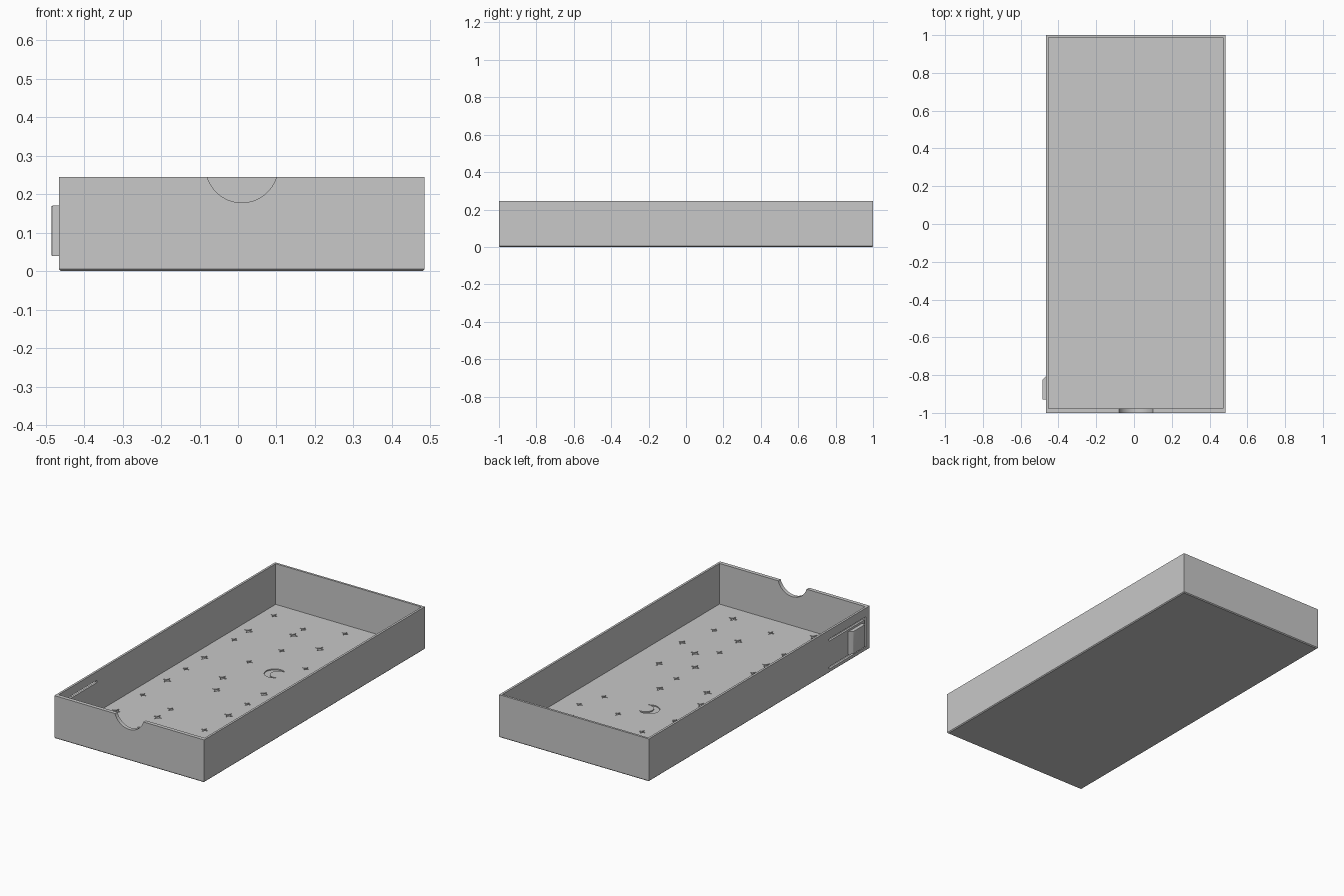
import bpy
import bmesh
from math import sin, cos, pi, acos
from mathutils import Vector

old = bpy.data.objects.get("Cube")
if old:
    bpy.data.objects.remove(old, do_unlink=True)

# Main dimensions
LEFT, RIGHT, FRONT, BACK, TOP = -0.465, 0.485, -1.0, 1.0, 0.245
WALL, FRONT_WALL, FLOOR, ENGRAVE = 0.0125, 0.022, 0.012, 0.006
MID = (LEFT + RIGHT) / 2

grey = bpy.data.materials.new("plain grey")
grey.use_nodes = True
colour = (0.58, 0.58, 0.58, 1)
grey.diffuse_color = colour
grey.node_tree.nodes["Principled BSDF"].inputs["Base Color"].default_value = colour


def prisms(name, outlines, axis, low, high):
    """Extrude flat outlines along an axis from low to high, as one object."""
    def place(p, h):
        return Vector({"x": (h, p[0], p[1]), "y": (p[0], h, p[1]), "z": (p[0], p[1], h)}[axis])
    bm = bmesh.new()
    for outline in outlines:
        face = bm.faces.new([bm.verts.new(place(p, low)) for p in outline])
        grown = bmesh.ops.extrude_face_region(bm, geom=[face])["geom"]
        moved = [v for v in grown if isinstance(v, bmesh.types.BMVert)]
        bmesh.ops.translate(bm, verts=moved, vec=place((0, 0), high - low))
    bmesh.ops.recalc_face_normals(bm, faces=bm.faces)
    mesh = bpy.data.meshes.new(name)
    bm.to_mesh(mesh)
    bm.free()
    obj = bpy.data.objects.new(name, mesh)
    mesh.materials.append(grey)
    bpy.context.collection.objects.link(obj)
    return obj


def rectangle(a, b, c, d):
    return [(a, c), (b, c), (b, d), (a, d)]


def arc(cx, cy, r, start, end, count):
    steps = [start + (end - start) * i / count for i in range(count + 1)]
    return [(cx + r * cos(t), cy + r * sin(t)) for t in steps]


def star(cx, cy, r):
    return [(cx + k * cos(i * pi / 4), cy + k * sin(i * pi / 4))
            for i in range(8) for k in [r if i % 2 == 0 else r * 0.36]]


def crescent(cx, cy, r, shift, inner):
    # Outer arc joined to the inner arc at the two horn tips
    px = (r * r - inner * inner + shift * shift) / (2 * shift)
    a, b = acos(px / r), acos((px - shift) / inner)
    outside = arc(cx, cy, r, a, 2 * pi - a, 28)
    inside = arc(cx + shift, cy, inner, 2 * pi - b, b, 24)
    return outside + inside[1:-1]


def select_only(obj):
    bpy.ops.object.select_all(action="DESELECT")
    obj.select_set(True)
    bpy.context.view_layer.objects.active = obj


def carve(target, cutter):
    cutter.hide_render = True
    mod = target.modifiers.new("carve", "BOOLEAN")
    mod.operation, mod.solver, mod.object = "DIFFERENCE", "EXACT", cutter
    select_only(target)
    bpy.ops.object.modifier_apply(modifier=mod.name)
    bpy.data.objects.remove(cutter, do_unlink=True)


def chamfer(obj, rule, width, segments=1):
    bm = bmesh.new()
    bm.from_mesh(obj.data)
    edges = [e for e in bm.edges if all(rule(v.co) for v in e.verts)]
    bmesh.ops.bevel(bm, geom=edges, offset=width, segments=segments,
                    profile=0.5, affect="EDGES")
    bm.to_mesh(obj.data)
    bm.free()


# Open tray with a chamfered underside
tray = prisms("tray", [rectangle(LEFT, RIGHT, FRONT, BACK)], "z", 0, TOP)
chamfer(tray, lambda co: co.z < 0.001, 0.005)
carve(tray, prisms("cavity", [rectangle(LEFT + WALL, RIGHT - WALL, FRONT + FRONT_WALL,
                                        BACK - WALL)], "z", FLOOR, TOP + 0.1))

# Round thumb notch in the front wall
carve(tray, prisms("notch", [arc(MID, 0.272, 0.094, 0, 2 * pi, 64)[:-1]], "y",
                   FRONT - 0.1, FRONT + 0.1))

# U-shaped slot that frees a springy tab in the side wall
near, far, low, high, gap = -0.965, -0.63, 0.022, 0.195, 0.013
slot = [(far, high), (near, high), (near, low), (far, low), (far, low + gap),
        (near + gap, low + gap), (near + gap, high - gap), (far, high - gap)]
carve(tray, prisms("slot", [slot], "x", LEFT - 0.1, LEFT + WALL + 0.005))

# Stars, row by row along the floor, and a crescent moon
rows = {
    -0.38: (0.87, 0.64, 0.51, 0.24, 0.07, -0.1, -0.32, -0.56),
    -0.16: (0.82, 0.73, 0.33, 0.09, -0.38, -0.5, -0.66, -0.93),
    -0.1: (0.54, -0.05),
    0.05: (0.9, 0.67, -0.84),
    0.13: (0.43, 0.05, -0.1, -0.27, -0.49, -0.66),
    0.23: (0.74, -0.41),
    0.31: (0.87, 0.6, 0.3, -0.2, -0.7, -0.87),
    0.36: (0.45, -0.48),
}
engraving = [crescent(0.03, 0.29, 0.055, 0.022, 0.043)]
for x, places in rows.items():
    for i, y in enumerate(places):
        engraving.append(star(x, y, 0.021 + 0.006 * (i % 2)))
carve(tray, prisms("engraving", engraving, "z", FLOOR - ENGRAVE, FLOOR + 0.02))

# Push button on the tab, sloped towards the hinge
outer = LEFT - 0.02
button = prisms("push_button", [[(LEFT + 0.004, -0.93), (outer, -0.93), (outer, -0.825),
                                 (LEFT, -0.805), (LEFT + 0.004, -0.805)]], "z", 0.04, 0.17)
chamfer(button, lambda co: co.x < outer + 0.001, 0.004, 2)

for part in (tray, button):
    select_only(part)
    bpy.ops.object.shade_smooth_by_angle(angle=pi / 6)
